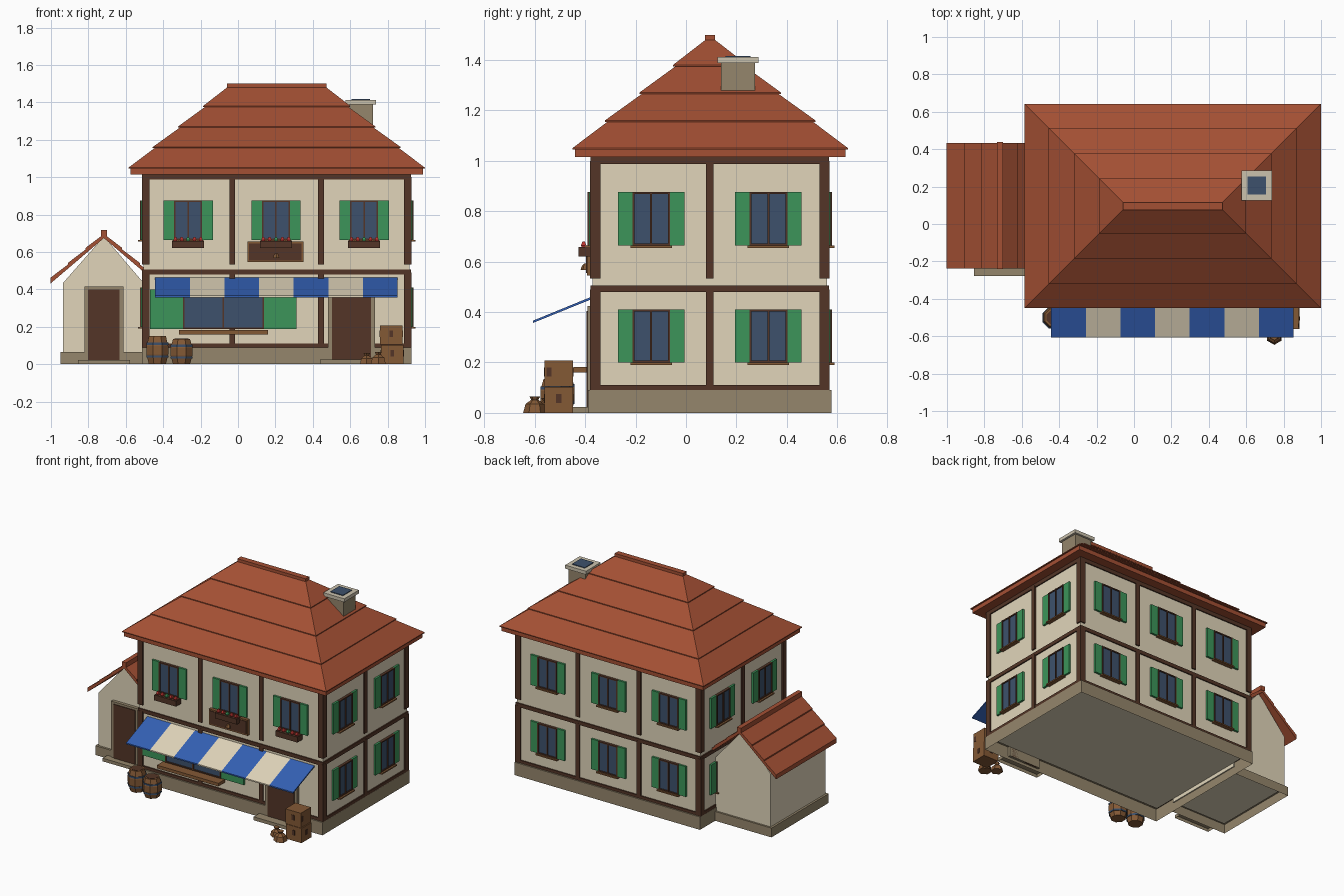
import bpy, bmesh, math

cube = bpy.data.objects.get("Cube")
if cube:
    bpy.data.objects.remove(cube, do_unlink=True)


def material(name, rgb):
    m = bpy.data.materials.new(name)
    m.use_nodes = True
    col = (*rgb, 1)
    m.diffuse_color = col
    m.node_tree.nodes["Principled BSDF"].inputs["Base Color"].default_value = col
    return m


PLASTER = material("cream plaster", (.75, .665, .49))
ROOF = material("roof tile", (.37, .08, .034))
TIMBER = material("dark timber", (.087, .036, .02))
STONE = material("stone", (.3, .24, .15))
GREEN = material("shutter green", (.045, .3, .1))
GLASS = material("dark glass", (.047, .083, .15))
BLUE = material("awning blue", (.034, .118, .46))
WOOD = material("wood", (.23, .1, .036))
RED = material("flower red", (.5, .035, .03))
CAP = material("pale stone", (.6, .54, .42))


class Part:
    """Collects simple solids into one named object."""

    def __init__(self, name):
        self.name, self.bm, self.mats = name, bmesh.new(), []

    def slot(self, mat):
        if mat not in self.mats:
            self.mats.append(mat)
        return self.mats.index(mat)

    def skin(self, rings, mat, hollow=False):
        loops = [[self.bm.verts.new(p) for p in r] for r in rings]
        faces = [self.bm.faces.new(loops[-1])]
        if not hollow:
            faces.append(self.bm.faces.new(loops[0]))
        for a, b in zip(loops, loops[1:]):
            for i in range(len(a)):
                j = (i + 1) % len(a)
                faces.append(self.bm.faces.new((a[i], a[j], b[j], b[i])))
        for f in faces:
            f.material_index = self.slot(mat)

    def box(self, x, y, z, mat, hollow=False):
        ring = [(x[0], y[0]), (x[1], y[0]), (x[1], y[1]), (x[0], y[1])]
        self.skin([[(a, b, h) for a, b in ring] for h in z], mat, hollow)

    def turned(self, centre, profile, mat, sides=8):
        turn = [math.tau * (i + .5) / sides for i in range(sides)]
        self.skin([[(centre[0] + r * math.cos(t), centre[1] + r * math.sin(t), z)
                    for t in turn] for r, z in profile], mat)

    def done(self):
        bmesh.ops.recalc_face_normals(self.bm, faces=self.bm.faces)
        me = bpy.data.meshes.new(self.name)
        self.bm.to_mesh(me)
        self.bm.free()
        for m in self.mats:
            me.materials.append(m)
        ob = bpy.data.objects.new(self.name, me)
        bpy.context.collection.objects.link(ob)


# House centre and half sizes of the walls
CX, CY, HX, HY = .207, .0945, .711, .4655


def span(c, h):
    return (c - h, c + h)


def wall_box(part, side, u, d, z, mat):
    """Box on one wall: u runs along the wall, d outward from it."""
    if side in ("front", "back"):
        s = -1 if side == "front" else 1
        part.box(u, [CY + s * (HY + k) for k in d], z, mat)
    else:
        s = -1 if side == "left" else 1
        part.box([CX + s * (HX + k) for k in d], u, z, mat)


# Foundation, open underneath, and walls
p = Part("foundation")
p.box(span(CX, .72), span(CY, .483), (0, .09), STONE, hollow=True)
p.done()
p = Part("walls")
p.box(span(CX, HX), span(CY, HY), (.085, 1.03), PLASTER)
p.done()

# Timber framing
p = Part("timber_frame")
for side in ("front", "back", "left", "right"):
    wide = side in ("front", "back")
    c, h = (CX, HX) if wide else (CY, HY)
    for z in ((.09, .11), (.48, .506), (.988, 1.02)):
        wall_box(p, side, span(c, h + .008), (-.01, .008), z, TIMBER)
    bays = 3 if wide else 2
    for i in range(bays + 1):
        u = c - h + 2 * h * i / bays
        u += .011 if i == 0 else -.011 if i == bays else 0
        ends = .02 if i in (0, bays) else .015
        for z in ((.09, .49), (.533, 1.0)):
            wall_box(p, side, span(u, ends), (-.01, .009), z, TIMBER)
p.done()


# Windows with raised frames and flat shutters
def window(side, u, z0, half=.075, leaf=.057, h=.212):
    p = Part(side + "_window")
    wall_box(p, side, span(u, half - .003), (-.01, .012), (z0 + .003, z0 + h - .003), GLASS)
    for c in (u - half + .004, u, u + half - .004):
        wall_box(p, side, span(c, .004), (0, .019), (z0, z0 + h), TIMBER)
    for z in (z0, z0 + h - .008):
        wall_box(p, side, span(u, half), (0, .018), (z, z + .008), TIMBER)
    for s in (-1, 1):
        shutter = sorted((u + s * half, u + s * (half + leaf)))
        wall_box(p, side, shutter, (0, .014), (z0, z0 + h), GREEN)
    if half < .1:
        wall_box(p, side, span(u, .082), (-.01, .03), (z0 - .009, z0), WOOD)
    p.done()


BAYS_X = (-.267, .203, .674)
BAYS_Y = (-.138, .327)
for z in (.199, .664):
    for u in BAYS_X:
        window("back", u, z)
        if z > .5:
            window("front", u, z)
    for u in BAYS_Y:
        window("left", u, z)
        window("right", u, z)

# Flower boxes
for u in BAYS_X:
    p = Part("flower_box")
    wall_box(p, "front", span(u, .085), (0, .055), (.62, .658), TIMBER)
    for i, mat in enumerate((RED, RED, GREEN, RED, RED)):
        p.turned((u + (i - 2) * .034, CY - HY - .035),
                 [(.008, .652), (.015, .665), (.006, .681)], mat, 4)
    p.done()

# Hanging board under the middle window
p = Part("board")
wall_box(p, "front", span(.2, .15), (0, .022), (.545, .655), WOOD)
wall_box(p, "front", span(.2, .14), (0, .026), (.555, .645), TIMBER)
p.turned((.205, CY - HY - .028), [(.019, .567), (.016, .58), (.006, .592)], WOOD, 6)
p.done()

# Shop window and counter
window("front", -.078, .187, half=.217, leaf=.175)
p = Part("counter")
wall_box(p, "front", span(-.078, .238), (0, .075), (.16, .182), WOOD)
p.done()

# Main door
p = Part("main_door")
wall_box(p, "front", span(.607, .125), (0, .019), (.02, .425), STONE)
wall_box(p, "front", span(.607, .104), (0, .023), (.02, .405), TIMBER)
p.box(span(.603, .165), (-.452, -.388), (0, .024), STONE, hollow=True)
p.done()

# Striped awning
p = Part("awning")
step = 1.296 / 7
for i in range(7):
    profile = [(-.37, .453), (-.607, .357), (-.607, .366), (-.37, .463)]
    p.skin([[(x, y, z) for y, z in profile]
            for x in (-.443 + i * step, -.443 + (i + 1) * step)],
           PLASTER if i % 2 else BLUE)
p.done()

# Stepped hip roof: each course overhangs the one below
HIP = .246
tiers = [(.792, 1.045), (.663, 1.155), (.527, 1.265), (.393, 1.375), (.265, 1.48)]
rings = [(.783, 1.015), (.783, 1.045)]
for (a, z), (b, top) in zip(tiers, tiers[1:]):
    rings += [(a, z), (a, z + .006), (b - (.009 if top < 1.45 else 0), top)]
p = Part("main_roof")
p.skin([[(CX + sx * r, .096 + sy * (r - HIP), z)
         for sx, sy in ((-1, -1), (1, -1), (1, 1), (-1, 1))] for r, z in rings], ROOF)
p.box(span(CX, .265), span(.096, .02), (1.47, 1.5), ROOF)
p.done()

# Chimney
p = Part("chimney")
p.box(span(.656, .066), span(.206, .067), (1.13, 1.39), STONE)
p.box(span(.656, .081), span(.206, .081), (1.388, 1.412), CAP)
p.box(span(.656, .049), span(.206, .049), (1.41, 1.417), GLASS)
p.done()

# Side annex
AX = -.717
p = Part("annex_walls")
p.box((-.95, -.513), (-.225, .41), (0, .065), STONE, hollow=True)
gable = [(-.935, .06), (-.505, .06), (-.505, .435), (AX, .683), (-.935, .435)]
p.skin([[(x, y, z) for x, z in gable] for y in (-.21, .397)], PLASTER)
p.done()

p = Part("annex_roof")
for s in (-1, 1):
    for i in range(3):
        a, b = i * .094, (i + 1) * .094 + .004
        za, zb = .692 - a * .85, .692 - b * .85
        strip = [(a, za - .018), (b, zb - .018), (b, zb + .013), (a, za + .004)]
        p.skin([[(AX + s * x, y, z) for x, z in strip] for y in (-.238, .434)], ROOF)
p.box(span(AX, .016), (-.24, .438), (.685, .718), ROOF)
p.done()

p = Part("annex_door")
p.box(span(AX, .105), (-.232, -.226), (.02, .415), STONE)
p.box(span(AX, .105), (-.226, -.205), (.065, .415), STONE)
p.box(span(AX, .084), (-.237, -.226), (.02, .4), TIMBER)
p.box(span(AX, .139), (-.277, -.225), (0, .022), STONE, hollow=True)
p.done()

# Barrels
for x, y, h in ((-.431, -.5, .15), (-.302, -.52, .135)):
    p = Part("barrel")
    p.turned((x, y), [(.049, 0), (.063, h * .35), (.063, h * .65), (.049, h)], WOOD)
    for k in (.27, .73):
        p.turned((x, y), [(.063, h * (k - .04)), (.063, h * (k + .04))], GLASS)
    p.turned((x, y), [(.04, h - .01), (.04, h + .002)], TIMBER)
    p.done()

# Crates with dark hand slots
for x, z, shift in ((.825, 0, 0), (.82, .105, -.038)):
    p = Part("crate")
    p.box(span(x, .06), span(-.505, .056), (z, z + .103), WOOD)
    slot = (z + .04, z + .075)
    p.box(span(x, .01), span(-.505, .059), slot, TIMBER)
    p.box(span(x, .063), span(-.505 + shift, .01), slot, TIMBER)
    p.done()

# Tied sacks
for x, y, k in ((.688, -.555, .9), (.75, -.6, 1)):
    p = Part("sack")
    p.turned((x, y), [(.046 * k, 0), (.037 * k, .035 * k), (.014 * k, .052 * k),
                      (.022 * k, .066 * k)], WOOD, 6)
    p.done()
